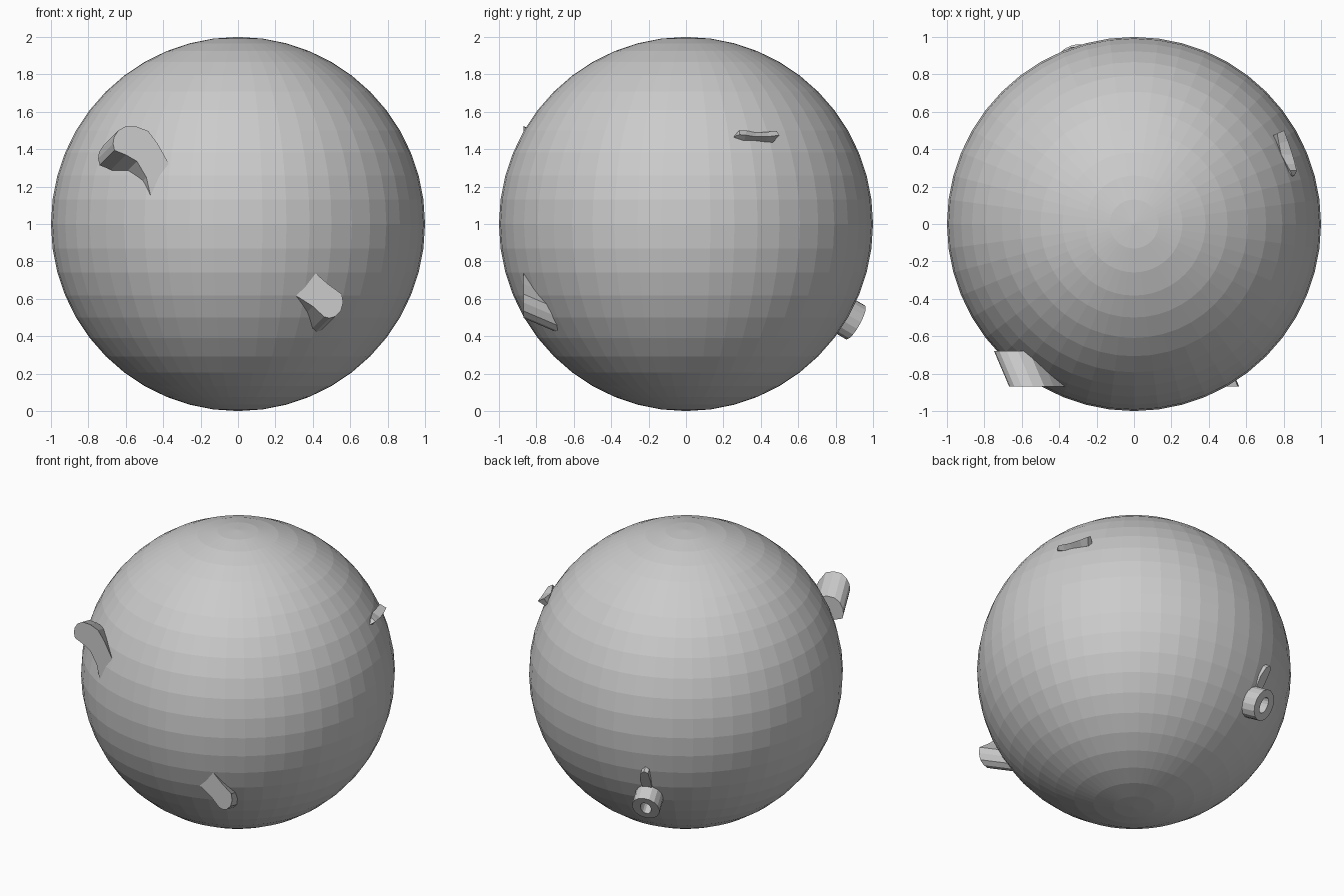
import bpy, bmesh, math
from mathutils import Vector

if "Cube" in bpy.data.objects:
    bpy.data.objects.remove(bpy.data.objects["Cube"])


def make_object(name, bm):
    bmesh.ops.recalc_face_normals(bm, faces=bm.faces)
    me = bpy.data.meshes.new(name)
    bm.to_mesh(me)
    bm.free()
    ob = bpy.data.objects.new(name, me)
    bpy.context.collection.objects.link(ob)
    return ob


def loft(bm, sections, closed=False):
    """Skin a list of equal-length closed sections."""
    rows = [[bm.verts.new(p) for p in s] for s in sections]
    n = len(rows[0])
    pairs = list(zip(rows, rows[1:]))
    if closed:
        pairs.append((rows[-1], rows[0]))
    for a, b in pairs:
        for i in range(n):
            j = (i + 1) % n
            bm.faces.new((a[i], a[j], b[j], b[i]))
    if not closed:
        bm.faces.new(rows[0])
        bm.faces.new(rows[-1])


def sheared_prism(name, profile):
    """Front-facing profile (x, z) pushed back and down-left."""
    bm = bmesh.new()
    loft(bm, [[(x, -0.868, z) for x, z in profile],
              [(x - 0.08, -0.68, z - 0.08) for x, z in profile]])
    return make_object(name, bm)


# Main ball, flat shaded
bm = bmesh.new()
bmesh.ops.create_uvsphere(bm, u_segments=48, v_segments=24, radius=1)
bmesh.ops.translate(bm, verts=bm.verts, vec=(0, 0, 1))
make_object("ball", bm)

# Hooked stub, upper left of the front
sheared_prism("upper_hook", [
    (-0.30, 1.20), (-0.374, 1.33), (-0.43, 1.43), (-0.48, 1.497), (-0.54, 1.52),
    (-0.60, 1.523), (-0.64, 1.50), (-0.663, 1.464), (-0.668, 1.43), (-0.66, 1.394),
    (-0.60, 1.37), (-0.54, 1.335), (-0.49, 1.25), (-0.465, 1.142), (-0.43, 1.05)])

# Rounded stub, lower right of the front
sheared_prism("lower_stub", [
    (0.36, 0.80), (0.417, 0.735), (0.48, 0.68), (0.555, 0.625), (0.562, 0.58),
    (0.55, 0.535), (0.52, 0.506), (0.49, 0.497), (0.46, 0.504), (0.40, 0.56),
    (0.31, 0.617), (0.25, 0.66)])

# Thin wavy ridge on the right side
tops = [(0.765, 0.485, 1.497), (0.775, 0.43, 1.492), (0.786, 0.374, 1.488),
        (0.815, 0.32, 1.50), (0.835, 0.285, 1.50), (0.845, 0.262, 1.475)]
ridge = [(0.803, 0.50, 1.475), (0.823, 0.445, 1.468), (0.848, 0.37, 1.467),
         (0.862, 0.32, 1.475), (0.870, 0.285, 1.478), (0.860, 0.262, 1.470)]
under = [(0.77, 0.465, 1.437), (0.785, 0.42, 1.436), (0.81, 0.36, 1.443),
         (0.835, 0.31, 1.445), (0.850, 0.28, 1.455), (0.848, 0.255, 1.464)]
bm = bmesh.new()
loft(bm, [[a, b, c, Vector(c) - Vector((0.04, 0, 0))]
          for a, b, c in zip(tops, ridge, under)])
make_object("side_ridge", bm)

# Loop on the lower back, standing out along the radius
d = Vector((-0.33, 0.93, -0.54)).normalized()
u = Vector((0, 0, 1)).cross(d).normalized()
v = d.cross(u)
centre = Vector((0, 0, 1))


def on_back(a, b, r):
    return centre + d * r + u * a + v * b


sections = []
for i in range(16):
    t = math.tau * i / 16
    c, s = math.cos(t), math.sin(t)
    sections.append([on_back(w * c, h * s, r) for w, h, r in (
        (0.09, 0.105, 0.95), (0.09, 0.105, 1.095),
        (0.035, 0.055, 1.095), (0.035, 0.055, 0.95))])
bm = bmesh.new()
loft(bm, sections, closed=True)
make_object("back_loop", bm)

# Slim stem rising from the loop
bm = bmesh.new()
loft(bm, [[on_back(a, b, r) for a, b in (
    (-0.03, 0.07), (-0.04, 0.17), (-0.025, 0.24), (0.0, 0.265),
    (0.025, 0.25), (0.03, 0.17), (0.03, 0.07))] for r in (0.9, 1.0)])
ob = make_object("back_stem", bm)
